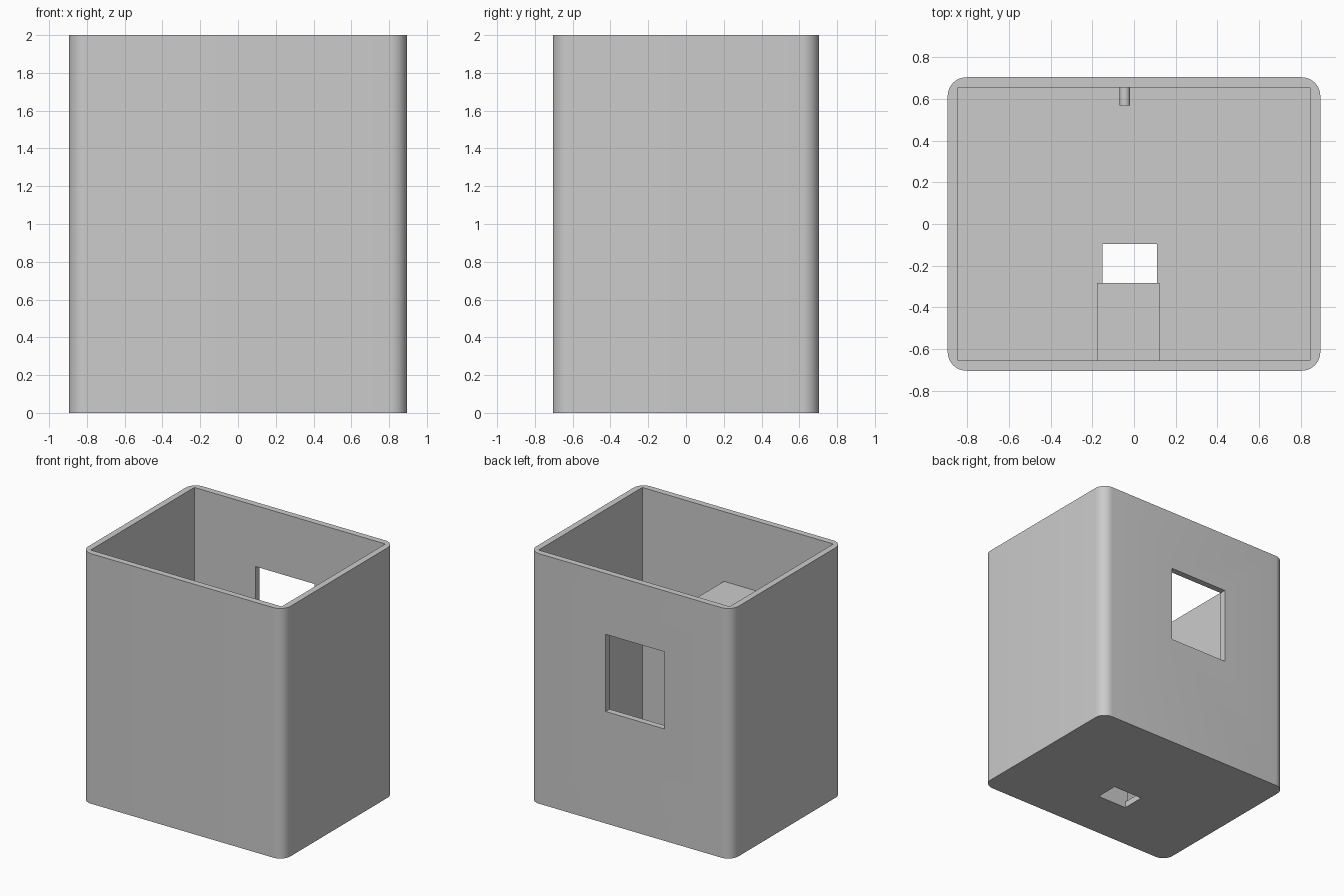
import bpy, bmesh, math

cube = bpy.data.objects.get("Cube")
if cube:
    bpy.data.objects.remove(cube, do_unlink=True)

# Single plain grey finish
grey = bpy.data.materials.new("plain grey")
grey.use_nodes = True
colour = (0.6, 0.6, 0.6, 1)
grey.diffuse_color = colour
grey.node_tree.nodes["Principled BSDF"].inputs["Base Color"].default_value = colour


def make_box(name, low, high, radius=0):
    """Box between two corners, with optional rounded upright edges."""
    bm = bmesh.new()
    bmesh.ops.create_cube(bm, size=1)
    for v in bm.verts:
        v.co = [(a + b) / 2 + c * (b - a) for a, b, c in zip(low, high, v.co)]
    if radius:
        upright = [e for e in bm.edges
                   if abs(e.verts[0].co.z - e.verts[1].co.z) > 0.01]
        bmesh.ops.bevel(bm, geom=upright, offset=radius, segments=10,
                        profile=0.5, affect='EDGES')
    mesh = bpy.data.meshes.new(name)
    bm.to_mesh(mesh)
    bm.free()
    mesh.materials.append(grey)
    obj = bpy.data.objects.new(name, mesh)
    bpy.context.collection.objects.link(obj)
    return obj


def activate(obj):
    bpy.ops.object.select_all(action='DESELECT')
    obj.select_set(True)
    bpy.context.view_layer.objects.active = obj


def cut(target, cutter):
    """Subtract the cutter and discard it."""
    mod = target.modifiers.new("cut", 'BOOLEAN')
    mod.operation = 'DIFFERENCE'
    mod.solver = 'EXACT'
    mod.object = cutter
    activate(target)
    bpy.ops.object.modifier_apply(modifier=mod.name)
    bpy.data.objects.remove(cutter, do_unlink=True)


half_x, half_y, height, wall = 0.895, 0.705, 2.0, 0.05
in_x, in_y = half_x - wall, half_y - wall

# Open-topped shell with rounded outer corners and a square interior
body = make_box("container_body", (-half_x, -half_y, 0),
                (half_x, half_y, height), 0.09)
cut(body, make_box("cavity", (-in_x, -in_y, wall), (in_x, in_y, height + 0.2)))
# Window in the back wall
cut(body, make_box("window", (-0.305, in_y - 0.1, 0.895),
                   (0.217, half_y + 0.1, 1.512)))
# Slot in the floor
cut(body, make_box("floor_slot", (-0.152, -0.283, -0.1), (0.11, -0.097, 0.2)))
activate(body)
bpy.ops.object.shade_smooth_by_angle(angle=math.radians(30))

# Block standing against the inside of the front wall
make_box("inner_block", (-0.178, -in_y - 0.01, wall - 0.01),
         (0.123, -0.283, 1.442))

# Round peg on the inside of the back wall, below the window
bpy.ops.mesh.primitive_cylinder_add(
    vertices=32, radius=0.025, depth=0.1,
    location=(-0.044, 0.62, 0.78), rotation=(math.pi / 2, 0, 0))
peg = bpy.context.object
peg.name = "wall_peg"
peg.data.materials.append(grey)
bpy.ops.object.shade_smooth_by_angle(angle=math.radians(30))
